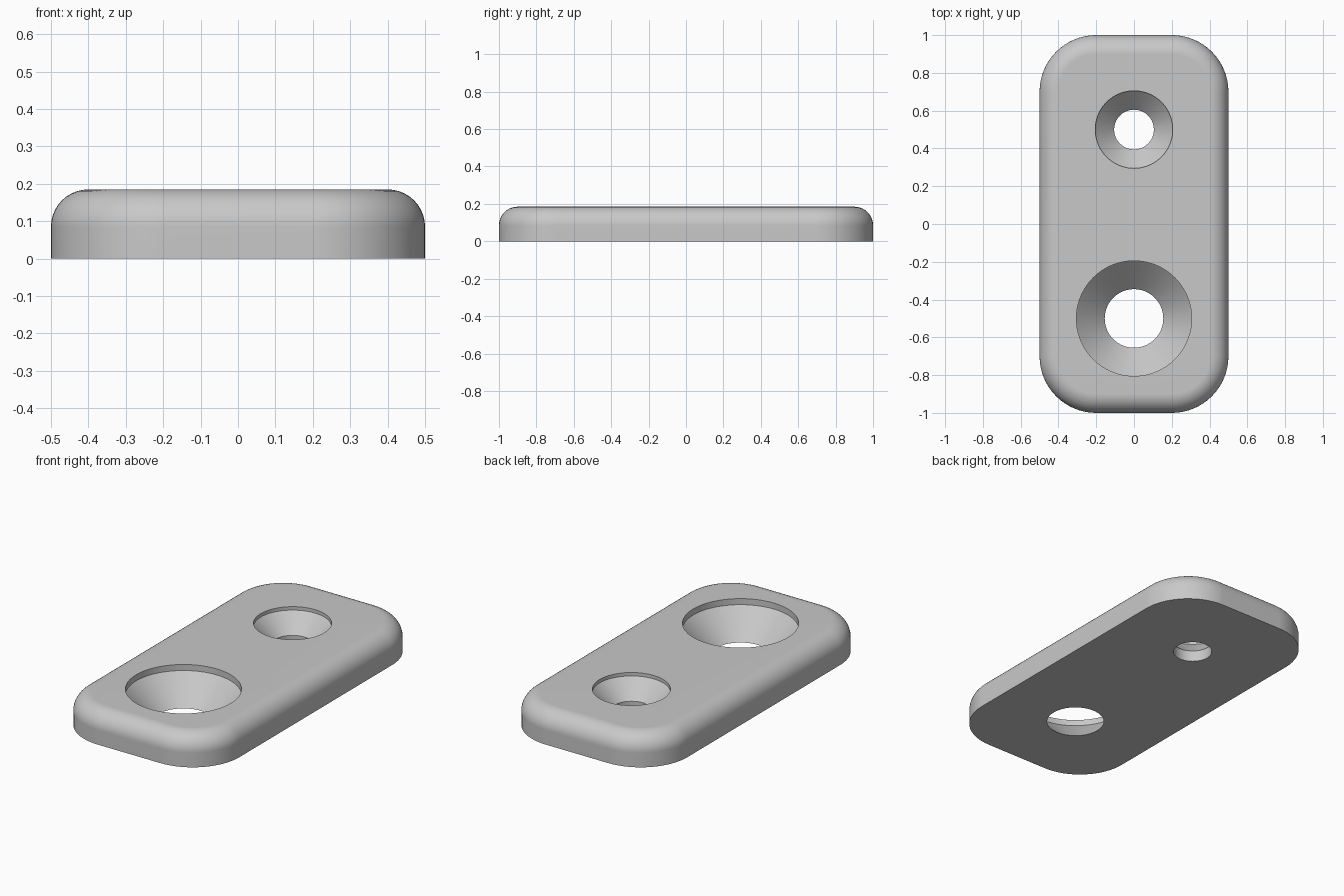
import bpy
import bmesh
from math import cos, sin, pi

cube = bpy.data.objects.get("Cube")
if cube:
    bpy.data.objects.remove(cube, do_unlink=True)

HALF_X, HALF_Y, HEIGHT = 0.5, 1.0, 0.185
CORNER, FILLET = 0.3, 0.1
CORNER_STEPS, FILLET_STEPS, HOLE_STEPS = 16, 10, 72

# Countersunk holes: centre y, then (radius, z) from the top rim downwards
HOLES = [
    (0.5, [(0.205, HEIGHT), (0.205, 0.165), (0.105, 0.065), (0.105, 0)]),
    (-0.5, [(0.305, HEIGHT), (0.305, 0.15), (0.155, 0)]),
]

bm = bmesh.new()


def outline(inset, z):
    """Ring of vertices along a rounded rectangle."""
    ring = []
    r = CORNER - inset
    for i, (sx, sy) in enumerate([(1, 1), (-1, 1), (-1, -1), (1, -1)]):
        for k in range(CORNER_STEPS + 1):
            a = (i + k / CORNER_STEPS) * pi / 2
            ring.append(bm.verts.new((sx * (HALF_X - CORNER) + r * cos(a),
                                      sy * (HALF_Y - CORNER) + r * sin(a), z)))
    return ring


def circle(y, r, z):
    """Ring of vertices around a hole."""
    angles = [2 * pi * k / HOLE_STEPS for k in range(HOLE_STEPS)]
    return [bm.verts.new((r * cos(a), y + r * sin(a), z)) for a in angles]


def skin(rings):
    """Join neighbouring rings with quads."""
    for low, high in zip(rings, rings[1:]):
        n = len(low)
        for i in range(n):
            j = (i + 1) % n
            bm.faces.new((low[i], low[j], high[j], high[i]))


def loop_edges(ring):
    return [bm.edges.get((ring[i - 1], ring[i])) for i in range(len(ring))]


# Side wall and rounded upper edge
sides = [outline(0, 0)]
for k in range(FILLET_STEPS + 1):
    a = k / FILLET_STEPS * pi / 2
    sides.append(outline(FILLET * (1 - cos(a)), HEIGHT - FILLET * (1 - sin(a))))
skin(sides)
top, bottom = loop_edges(sides[-1]), loop_edges(sides[0])

# Hole walls
for y, profile in HOLES:
    rings = [circle(y, r, z) for r, z in profile]
    skin(rings)
    top += loop_edges(rings[0])
    bottom += loop_edges(rings[-1])

# Flat top and underside around the holes
for edges, direction in ((top, 1), (bottom, -1)):
    bmesh.ops.triangle_fill(bm, use_beauty=True, edges=edges,
                            normal=(0, 0, direction))
bmesh.ops.recalc_face_normals(bm, faces=bm.faces)

mesh = bpy.data.meshes.new("mounting_plate")
bm.to_mesh(mesh)
bm.free()
plate = bpy.data.objects.new("mounting_plate", mesh)
bpy.context.collection.objects.link(plate)

# Plain grey finish
grey = bpy.data.materials.new("plain_grey")
grey.use_nodes = True
colour = (0.58, 0.58, 0.58, 1)
grey.diffuse_color = colour
grey.node_tree.nodes["Principled BSDF"].inputs["Base Color"].default_value = colour
mesh.materials.append(grey)

# Smooth curves with crisp hole rims
bpy.ops.object.select_all(action="DESELECT")
plate.select_set(True)
bpy.context.view_layer.objects.active = plate
bpy.ops.object.shade_smooth_by_angle(angle=pi / 6)
weighted = plate.modifiers.new("even_shading", "WEIGHTED_NORMAL")
weighted.keep_sharp = True
